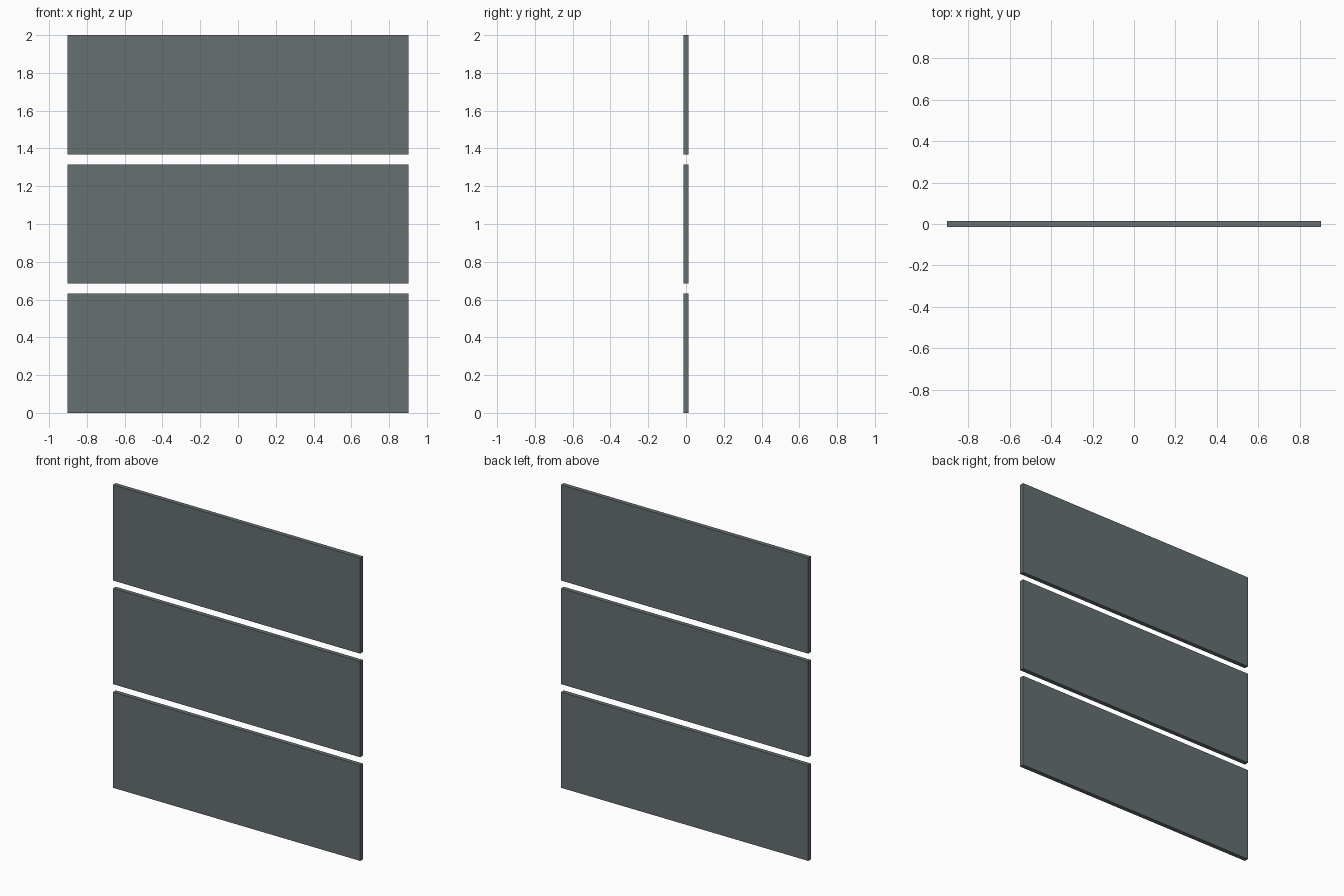
import bpy

if "Cube" in bpy.data.objects:
    bpy.data.objects.remove(bpy.data.objects["Cube"])

WIDTH, THICKNESS, HEIGHT, GAP = 1.805, 0.029, 0.632, 0.052

# Single slate grey finish
slate = bpy.data.materials.new("slate_grey")
slate.diffuse_color = (0.133, 0.162, 0.165, 1.0)
slate.use_nodes = True
slate.node_tree.nodes["Principled BSDF"].inputs["Base Color"].default_value = slate.diffuse_color


def add_panel(name, bottom):
    bpy.ops.mesh.primitive_cube_add(size=1, location=(0, 0, bottom + HEIGHT / 2))
    panel = bpy.context.object
    panel.name = name
    panel.scale = (WIDTH, THICKNESS, HEIGHT)
    bpy.ops.object.transform_apply(location=False, rotation=False, scale=True)
    panel.data.materials.append(slate)


# Three equal panels stacked with narrow gaps
for i, name in enumerate(("lower_panel", "middle_panel", "upper_panel")):
    add_panel(name, i * (HEIGHT + GAP))
